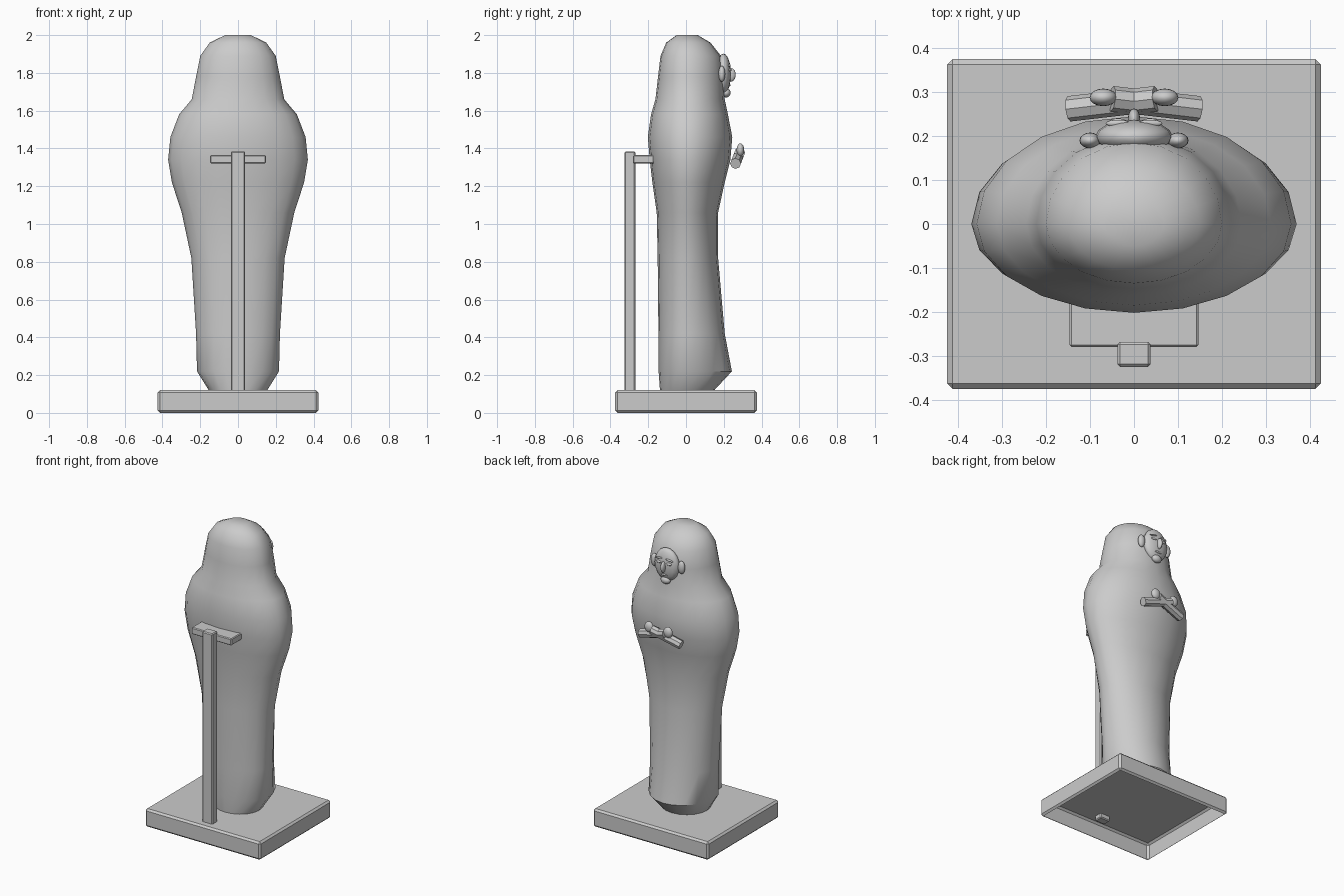
import bpy, bmesh, math
from mathutils import Vector, Matrix

if "Cube" in bpy.data.objects:
    bpy.data.objects.remove(bpy.data.objects["Cube"])


def finish(name, bm, smooth=None, bevel=0):
    bmesh.ops.recalc_face_normals(bm, faces=bm.faces)
    me = bpy.data.meshes.new(name)
    bm.to_mesh(me)
    bm.free()
    ob = bpy.data.objects.new(name, me)
    bpy.context.collection.objects.link(ob)
    if bevel:
        mod = ob.modifiers.new("bevel", 'BEVEL')
        mod.width = bevel
        mod.segments = 1
    if smooth:
        bpy.ops.object.select_all(action='DESELECT')
        ob.select_set(True)
        bpy.context.view_layer.objects.active = ob
        bpy.ops.object.shade_smooth_by_angle(angle=math.radians(smooth))
    return ob


def box(name, lo, hi, bevel):
    bm = bmesh.new()
    lo, hi = Vector(lo), Vector(hi)
    m = Matrix.Translation((lo + hi) / 2) @ Matrix.Diagonal((*(hi - lo), 1))
    bmesh.ops.create_cube(bm, size=1, matrix=m)
    return finish(name, bm, bevel=bevel)


def blob(name, center, radii, tilt=0, seg=16):
    bm = bmesh.new()
    m = Matrix.Translation(center) @ Matrix.Rotation(tilt, 4, 'Y') @ Matrix.Diagonal((*radii, 1))
    bmesh.ops.create_uvsphere(bm, u_segments=seg, v_segments=10, radius=1, matrix=m)
    return finish(name, bm, smooth=60)


def rod(name, a, b, r, sides=8):
    bm = bmesh.new()
    a, b = Vector(a), Vector(b)
    d = b - a
    m = Matrix.Translation((a + b) / 2) @ d.to_track_quat('Z', 'Y').to_matrix().to_4x4()
    bmesh.ops.create_cone(bm, cap_ends=True, segments=sides, radius1=r, radius2=r,
                          depth=d.length, matrix=m)
    return finish(name, bm, smooth=30)


# Plinth: bevelled slab, open underneath
bm = bmesh.new()
bmesh.ops.create_cube(bm, size=1, matrix=Matrix.Translation((0, 0, 0.06)) @ Matrix.Diagonal((0.85, 0.75, 0.12, 1)))
bmesh.ops.bevel(bm, geom=bm.edges[:], offset=0.012, segments=1, affect='EDGES')
bm.normal_update()
bmesh.ops.delete(bm, geom=[f for f in bm.faces if f.normal.z < -0.9], context='FACES')
finish("plinth", bm)

# Coffin body: z, half width, depth toward +y, depth toward -y
sections = [
    (0.12, 0.155, 0.15, 0.138), (0.22, 0.217, 0.243, 0.145), (0.42, 0.222, 0.205, 0.146),
    (0.82, 0.247, 0.17, 0.15), (1.06, 0.298, 0.17, 0.155), (1.22, 0.35, 0.205, 0.178),
    (1.34, 0.37, 0.235, 0.192), (1.46, 0.358, 0.245, 0.202), (1.58, 0.312, 0.222, 0.185),
    (1.66, 0.245, 0.205, 0.162), (1.78, 0.222, 0.202, 0.148), (1.89, 0.2, 0.185, 0.135),
    (1.96, 0.15, 0.13, 0.105), (2.0, 0.068, 0.062, 0.05)]
bm = bmesh.new()
N = 20
rings = []
for z, w, f, b in sections:
    ring = []
    for i in range(N):
        t = 2 * math.pi * i / N
        s = math.sin(t)
        ring.append(bm.verts.new((w * math.cos(t), s * (f if s > 0 else b), z)))
    rings.append(ring)
for lower, upper in zip(rings, rings[1:]):
    for i in range(N):
        j = (i + 1) % N
        bm.faces.new((lower[i], lower[j], upper[j], upper[i]))
bm.faces.new(rings[-1])
finish("coffin_body", bm, smooth=40)

# Face mask
blob("face", (0, 0.198, 1.795), (0.088, 0.04, 0.107))
blob("chin", (0, 0.213, 1.695), (0.034, 0.023, 0.025))
blob("nose", (0, 0.238, 1.79), (0.014, 0.025, 0.036))
blob("mouth", (0, 0.227, 1.735), (0.026, 0.01, 0.007))
for side, s in (("left", -1), ("right", 1)):
    blob("ear_" + side, (s * 0.1, 0.19, 1.795), (0.024, 0.018, 0.042))
    blob("eye_" + side, (s * 0.037, 0.232, 1.815), (0.02, 0.008, 0.008))
    blob("brow_" + side, (s * 0.037, 0.229, 1.84), (0.028, 0.008, 0.006), tilt=s * 0.15)
    # Crossed forearms and hands
    rod("forearm_" + side, (s * 0.148, 0.262, 1.32), (-s * 0.05, 0.285, 1.378), 0.029)
    blob("hand_" + side, (s * 0.07, 0.288, 1.392), (0.031, 0.02, 0.035))

# Support stand
box("support_post", (-0.038, -0.325, 0.09), (0.038, -0.268, 1.385), 0.006)
box("support_crossbar", (-0.147, -0.28, 1.32), (0.147, -0.17, 1.365), 0.005)
